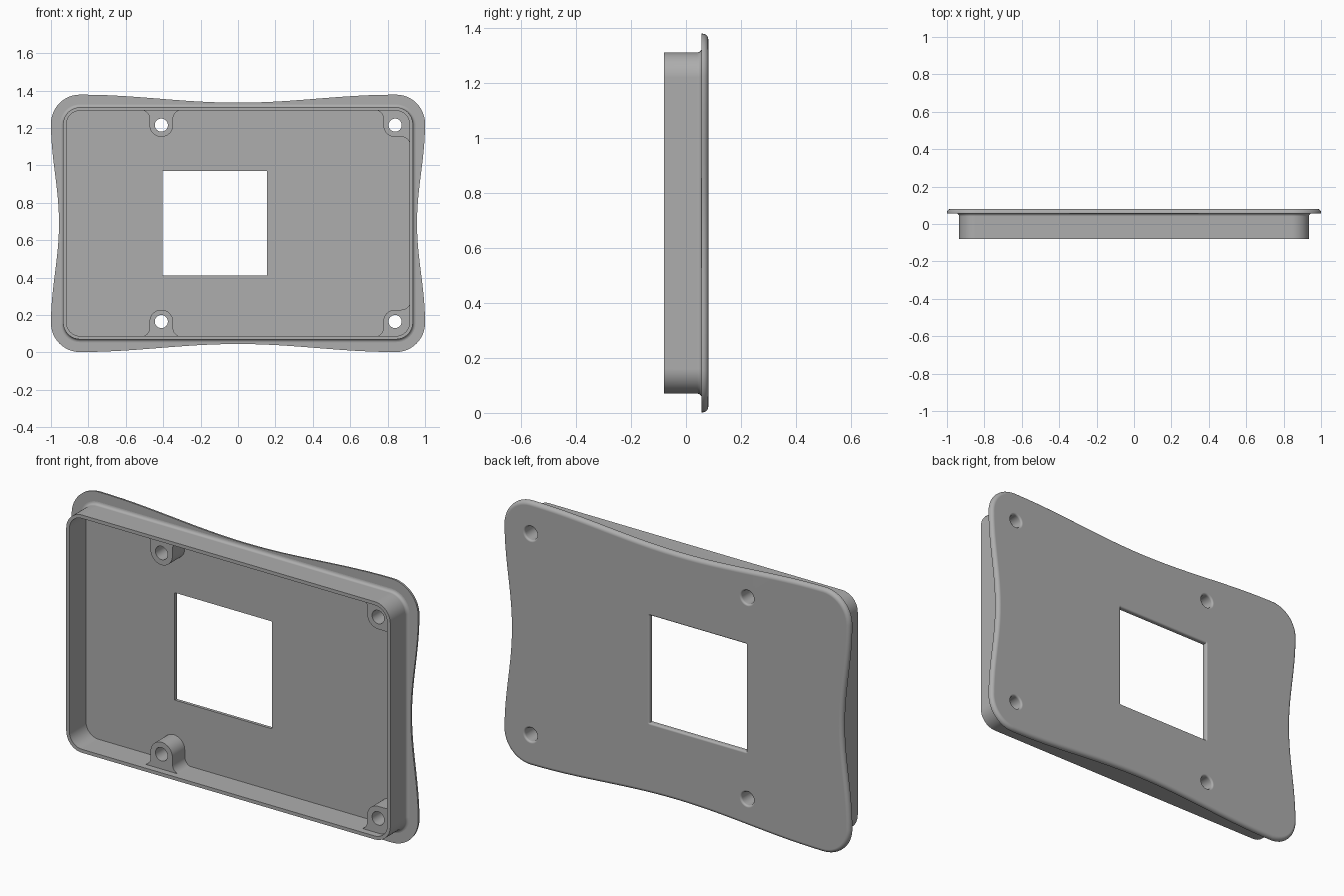
import bpy, bmesh
from math import cos, sin, pi, radians

if "Cube" in bpy.data.objects:
    bpy.data.objects.remove(bpy.data.objects["Cube"], do_unlink=True)

MID = 0.69                            # height of the centre line
FRONT, FLOOR, BACK = -0.08, 0.057, 0.081
BOSS_FRONT = -0.045
HOLE_X, HOLE_Z = (-0.41, 0.84), 0.525  # screw positions, mirrored about MID

grey = bpy.data.materials.new("plain grey")
grey.use_nodes = True
grey.diffuse_color = (0.42, 0.42, 0.42, 1)
grey.node_tree.nodes["Principled BSDF"].inputs["Base Color"].default_value = (0.42, 0.42, 0.42, 1)


def arc(cx, cz, r, a0, a1, n=8):
    angles = [radians(a0 + (a1 - a0) * i / n) for i in range(n + 1)]
    return [(cx + r * cos(a), cz + r * sin(a)) for a in angles]


def rounded_rect(hx, hz, r, n=8):
    pts = []
    for sx, sz, a in ((1, 1, 0), (-1, 1, 90), (-1, -1, 180), (1, -1, 270)):
        pts += arc(sx * (hx - r), MID + sz * (hz - r), r, a, a + 90, n)
    return pts


def inset(pts, d):
    """Move a counter-clockwise outline inwards by d."""
    out = []
    for i, (x, z) in enumerate(pts):
        (x0, z0), (x1, z1) = pts[i - 1], pts[(i + 1) % len(pts)]
        tx, tz = x1 - x0, z1 - z0
        length = (tx * tx + tz * tz) ** 0.5
        out.append((x - d * tz / length, z + d * tx / length))
    return out


def loft(bm, rings, wrap=False):
    """Skin a list of (outline, y) rings; cap the ends or wrap round."""
    loops = [[bm.verts.new((x, y, z)) for x, z in pts] for pts, y in rings]
    pairs = list(zip(loops, loops[1:]))
    if wrap:
        pairs.append((loops[-1], loops[0]))
    else:
        bm.faces.new(loops[0])
        bm.faces.new(loops[-1])
    for a, b in pairs:
        for i in range(len(a)):
            j = (i + 1) % len(a)
            bm.faces.new((a[i], a[j], b[j], b[i]))


def make(name, bm):
    bmesh.ops.recalc_face_normals(bm, faces=bm.faces)
    mesh = bpy.data.meshes.new(name)
    bm.to_mesh(mesh)
    bm.free()
    mesh.materials.append(grey)
    ob = bpy.data.objects.new(name, mesh)
    bpy.context.collection.objects.link(ob)
    return ob


def finish(ob, cutter=None):
    bpy.ops.object.select_all(action="DESELECT")
    ob.select_set(True)
    bpy.context.view_layer.objects.active = ob
    if cutter:
        cut = ob.modifiers.new("cut", "BOOLEAN")
        cut.operation, cut.solver, cut.object = "DIFFERENCE", "EXACT", cutter
        bpy.ops.object.modifier_apply(modifier=cut.name)
    bpy.ops.object.shade_smooth_by_angle(angle=radians(32))
    weighted = ob.modifiers.new("flat faces", "WEIGHTED_NORMAL")
    weighted.keep_sharp = True


# Openings: square window and four screw holes, flared at the back
bm = bmesh.new()
FLARE = 0.01


def opening(pts):
    rings = [(pts, -0.1)]
    for i in range(5):
        a = i / 4 * pi / 2
        rings.append((inset(pts, -FLARE * (1 - cos(a))), BACK - FLARE * (1 - sin(a))))
    rings.append((inset(pts, -FLARE * 1.01), BACK + 0.02))
    loft(bm, rings)


# the window keeps square corners by using tiny corner arcs
opening([(x - 0.125, z) for x, z in rounded_rect(0.28, 0.28, 0.002, 2)])
for hx in HOLE_X:
    for s in (1, -1):
        opening(arc(hx, MID + s * HOLE_Z, 0.035, 0, 360, 32)[:-1])
cutter = make("opening_cutter", bm)
cutter.hide_render = True


# Cover plate: waisted outline with a rounded back edge
def wave(a, b, axis, n=24):
    """Cosine dip between two corner ends, without the end points."""
    pts = []
    for i in range(1, n):
        t = i / n
        p = [a[k] + (b[k] - a[k]) * t for k in (0, 1)]
        dip = 0.043 * (1 - cos(2 * pi * t)) / 2
        p[axis] -= dip if (p[axis] > (0, MID)[axis]) else -dip
        pts.append(tuple(p))
    return pts


corners = [arc(sx * 0.845, MID + sz * 0.533, 0.155, a, a + 90, 12)
           for sx, sz, a in ((1, 1, 0), (-1, 1, 90), (-1, -1, 180), (1, -1, 270))]
outline = []
for i, corner in enumerate(corners):
    outline += corner + wave(corner[-1], corners[(i + 1) % 4][0], 1 - i % 2)

R = 0.02
bm = bmesh.new()
rings = [(outline, FLOOR)]
for i in range(6):
    a = i / 5 * pi / 2
    rings.append((inset(outline, R * (1 - cos(a))), BACK - R * (1 - sin(a))))
loft(bm, rings)
finish(make("cover_plate", bm), cutter)

# Perimeter wall, with a small fillet where it meets the plate
HX, HZ, CORNER, THICK, FILLET = 0.935, 0.62, 0.09, 0.018, 0.016


def wall_loop(d):
    return rounded_rect(HX + d, HZ + d, CORNER + d, 10)


bm = bmesh.new()
rings = [(wall_loop(-THICK), FLOOR + 0.001), (wall_loop(-THICK), FRONT), (wall_loop(0), FRONT)]
for i in range(6):
    a = i / 5 * pi / 2
    rings.append((wall_loop(FILLET * (1 - cos(a))), FLOOR - FILLET * (1 - sin(a))))
rings.append((wall_loop(FILLET), FLOOR + 0.001))
loft(bm, rings, wrap=True)
finish(make("perimeter_wall", bm))

# Screw bosses, blended into the wall
BR, FR, WALL = 0.063, 0.045, 0.08
side = arc(-BR - FR, WALL - FR, FR, 90, 0)
middle = side + arc(0, 0, BR, 180, 360, 20) + [(-u, v) for u, v in reversed(side)]
corner = (side + arc(0, 0, BR, 180, 270, 10) + arc(WALL - FR, -BR - FR, FR, 90, 0)
          + arc(0.005, 0.005, WALL, 0, 90))
bm = bmesh.new()
for hx, shape in zip(HOLE_X, (middle, corner)):
    for s in (1, -1):
        pts = [(hx + u, MID + s * (HOLE_Z + v)) for u, v in shape]
        loft(bm, [(pts, BOSS_FRONT), (pts, FLOOR + 0.001)])
finish(make("screw_bosses", bm), cutter)

bpy.data.objects.remove(cutter, do_unlink=True)
